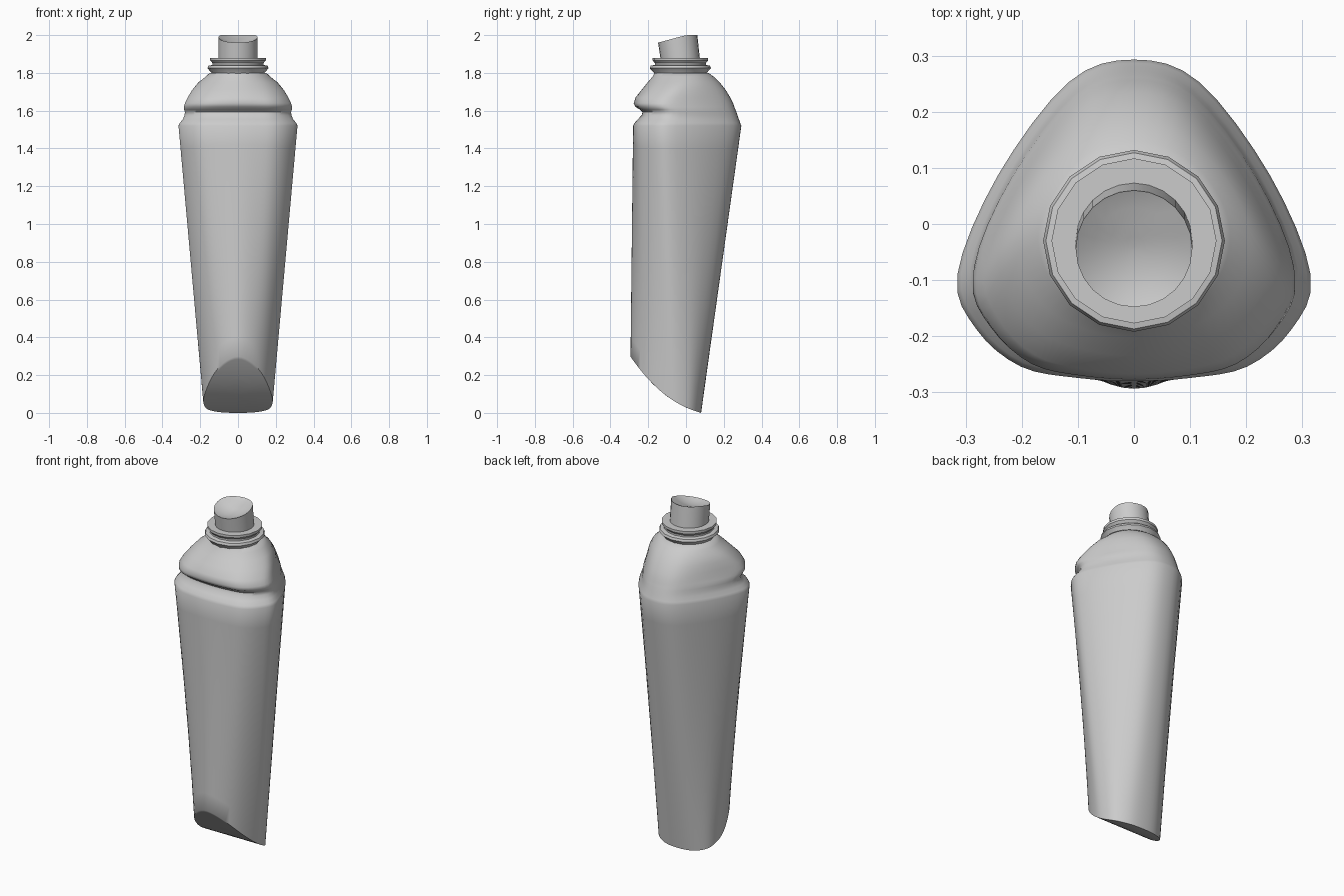
import bpy, bmesh, math

if "Cube" in bpy.data.objects:
    bpy.data.objects.remove(bpy.data.objects["Cube"])

# Half outlines, front to back: x as share of half width, y as share of depth
TRI = [(0, 0), (.32, .01), (.64, .045), (.89, .16), (1, .33), (.77, .64), (.37, .93), (0, 1)]
OVAL = [(0, 0), (.42, .08), (.74, .26), (.95, .5), (1, .68), (.88, .86), (.5, .97), (0, 1)]
CIRCLE = [(math.sin(math.pi * i / 7), (1 - math.cos(math.pi * i / 7)) / 2) for i in range(8)]
STEPS = 4


def outline(half):
    """Closed smooth loop through a mirrored half outline."""
    pts = half + [(-x, y) for x, y in half[-2:0:-1]]
    n, out = len(pts), []
    for i in range(n):
        p = [pts[(i + j) % n] for j in (-1, 0, 1, 2)]
        for s in range(STEPS):
            t = s / STEPS
            out.append(tuple(.5 * (2 * p[1][c] + (p[2][c] - p[0][c]) * t
                       + (2 * p[0][c] - 5 * p[1][c] + 4 * p[2][c] - p[3][c]) * t * t
                       + (3 * p[1][c] - p[0][c] - 3 * p[2][c] + p[3][c]) * t ** 3) for c in (0, 1)))
    return out


tri, oval, circle = outline(TRI), outline(OVAL), outline(CIRCLE)


def ring(z, w, f, b, shape):
    return [(x * w, f + (b - f) * y, z) for x, y in shape]


def mix(a, b, t):
    return [tuple(p + (q - p) * t for p, q in zip(u, v)) for u, v in zip(a, b)]


def loft(name, rings, cap_start=False, cap_end=False, angle=40):
    bm = bmesh.new()
    loops = [[bm.verts.new(p) for p in r] for r in rings]
    n = len(loops[0])
    for a, b in zip(loops, loops[1:]):
        for i in range(n):
            bm.faces.new((a[i], a[(i + 1) % n], b[(i + 1) % n], b[i]))
    if cap_start:
        bm.faces.new(loops[0])
    if cap_end:
        bm.faces.new(loops[-1])
    bmesh.ops.recalc_face_normals(bm, faces=bm.faces)
    me = bpy.data.meshes.new(name)
    bm.to_mesh(me)
    bm.free()
    ob = bpy.data.objects.new(name, me)
    bpy.context.collection.objects.link(ob)
    bpy.ops.object.select_all(action='DESELECT')
    bpy.context.view_layer.objects.active = ob
    ob.select_set(True)
    bpy.ops.object.shade_smooth_by_angle(angle=math.radians(angle))
    return ob


def base_z(y):
    """Height of the curved, slanted base."""
    u = max(0, (.08 - y) / .375)
    return .11 * u + .19 * u ** 2.3


def shrink(r, s, cy, height):
    return [(x * s, cy + (y - cy) * s, height(cy + (y - cy) * s, s)) for x, y, z in r]


# Body: triangle at the top turning into an oval at the slanted base
top = ring(1.52, .315, -.28, .293, tri)
foot = ring(0, .178, -.297, .08, oval)
rim = []
for p, q in zip(foot, top):
    z = 0
    for _ in range(12):
        t = z / 1.52
        z = base_z(p[1] + (q[1] - p[1]) * t)
    t = z / 1.52
    rim.append((p[0] + (q[0] - p[0]) * t, p[1] + (q[1] - p[1]) * t, z))
base = [shrink(rim, s, -.1, lambda y, s: base_z(y)) for s in (.03, .3, .55, .8, .95)]
walls = [mix(rim, top, i / 12) for i in range(13)]

# Shoulder: front groove, ridge, then dome closing to the round neck
shoulder = [ring(z, w, f, b, mix(tri, circle, k)) for z, w, f, b, k in [
    (1.535, .308, -.272, .287, 0), (1.555, .292, -.255, .28, 0), (1.575, .283, -.235, .273, 0),
    (1.592, .281, -.23, .267, 0), (1.605, .285, -.243, .262, 0), (1.62, .287, -.268, .256, 0),
    (1.64, .281, -.277, .249, .05), (1.67, .267, -.267, .234, .15), (1.71, .243, -.235, .21, .35),
    (1.75, .21, -.203, .178, .6), (1.78, .172, -.177, .147, .85), (1.80, .15, -.166, .118, 1)]]
loft("bottle_body", base + walls + shoulder, cap_start=True, cap_end=True, angle=50)


# Stepped collar
def disc(z, r, cy, n):
    return [(r * math.sin(2 * math.pi * i / n), cy - r * math.cos(2 * math.pi * i / n), z) for i in range(n)]


loft("neck_collar", [disc(z, r, -.03, 16) for z, r in [
    (1.785, .135), (1.80, .14), (1.825, .162), (1.838, .157), (1.842, .135), (1.852, .135),
    (1.866, .147), (1.88, .147), (1.88, .09)]], cap_start=True, cap_end=True, angle=35)


# Spray nozzle: leaning cylinder with a sloped, dished finger rest
def nozzle_z(y):
    return 2.0 + min(0, y) * .27


lower = disc(1.87, .104, -.03, 24)
upper = [(x, y, nozzle_z(y)) for x, y, z in disc(0, .104, -.044, 24)]
dish = [shrink(upper, s, -.044, lambda y, s: nozzle_z(y) - .03 * (1 - s * s)) for s in (.93, .7, .45, .2, .03)]
loft("spray_nozzle", [lower, mix(lower, upper, .5), upper] + dish, cap_start=True, cap_end=True, angle=40)
